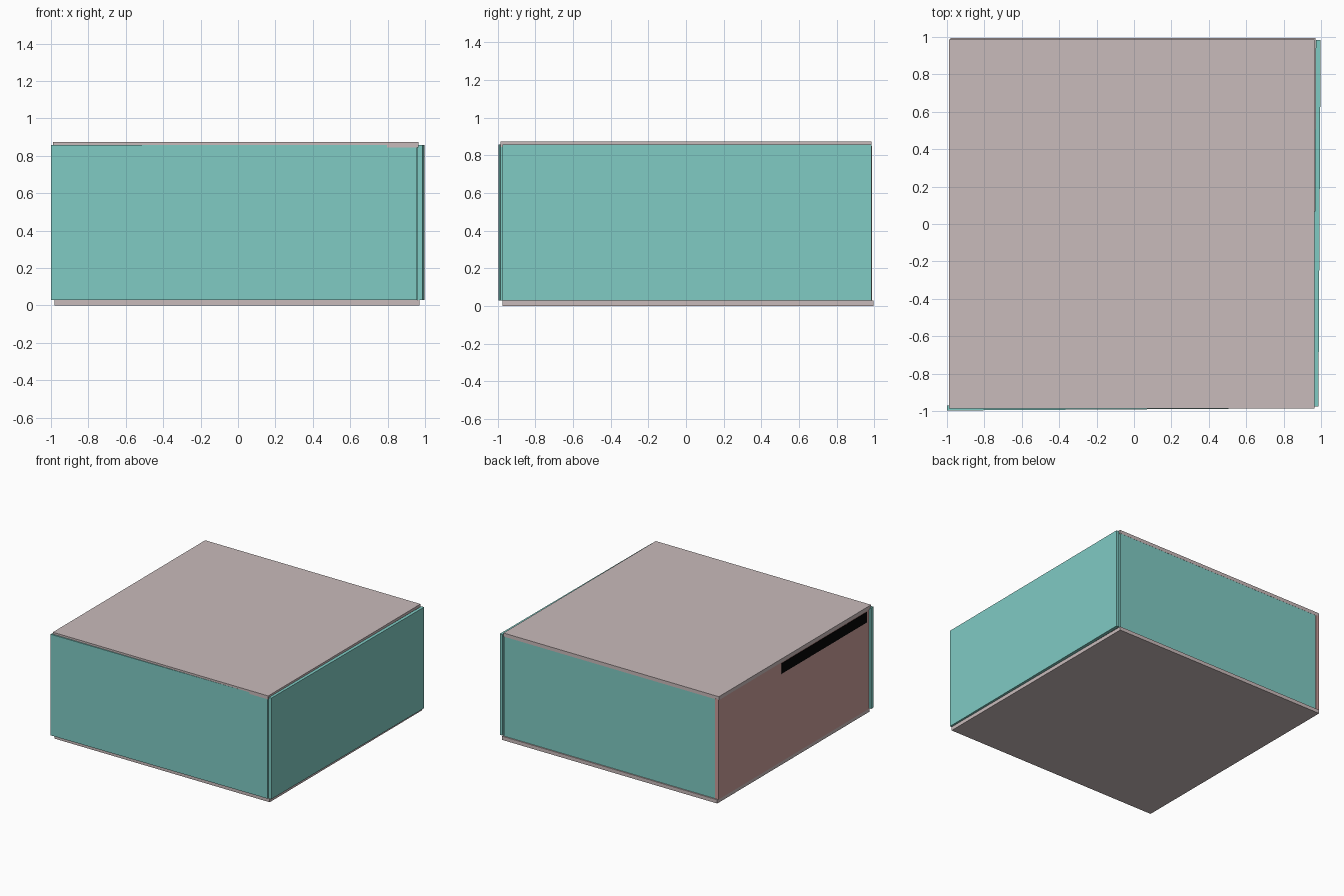
import bpy, math

if "Cube" in bpy.data.objects:
    bpy.data.objects.remove(bpy.data.objects["Cube"])


def lin(c):
    c /= 255
    return c / 12.92 if c <= 0.04045 else ((c + 0.055) / 1.055) ** 2.4


def material(name, r, g, b):
    m = bpy.data.materials.new(name)
    m.diffuse_color = (lin(r), lin(g), lin(b), 1)
    m.use_nodes = True
    m.node_tree.nodes["Principled BSDF"].inputs["Base Color"].default_value = m.diffuse_color
    return m


teal = material("teal", 128, 203, 196)
grey_pink = material("grey_pink", 201, 187, 187)
dusty_red = material("dusty_red", 203, 158, 155)
black = material("black", 6, 6, 6)


def board(name, mat, x0, x1, y0, y1, z0, z1, yaw=0):
    """Rectangular board between the given limits, turned a little about z."""
    bpy.ops.mesh.primitive_cube_add(
        size=1, location=((x0 + x1) / 2, (y0 + y1) / 2, (z0 + z1) / 2),
        rotation=(0, 0, yaw))
    ob = bpy.context.object
    ob.name = name
    ob.scale = (x1 - x0, y1 - y0, z1 - z0)
    bpy.ops.object.transform_apply(location=False, rotation=False, scale=True)
    ob.data.materials.append(mat)
    return ob


# base and lid
board("bottom_board", grey_pink, -0.98, 0.97, -0.975, 0.995, 0.0, 0.03)
board("top_board", grey_pink, -0.988, 0.964, -0.986, 0.986, 0.845, 0.874)

# side boards, the front and right ones set slightly askew
Z0, Z1 = 0.03, 0.858
board("front_board", teal, -1.0, 0.958, -0.991, -0.964, Z0, Z1, math.atan(0.012 / 1.96))
board("right_board", teal, 0.966, 0.992, -0.975, 0.985, Z0, Z1, -math.atan(0.012 / 1.96))
board("back_board", teal, -0.955, 0.96, 0.958, 0.985, Z0, Z1)
board("left_board", dusty_red, -0.985, -0.955, -0.96, 0.987, Z0, 0.85)

# dark slot strip high on the left board
board("slot_strip", black, -0.988, -0.983, -0.93, 0.17, 0.75, 0.835)
